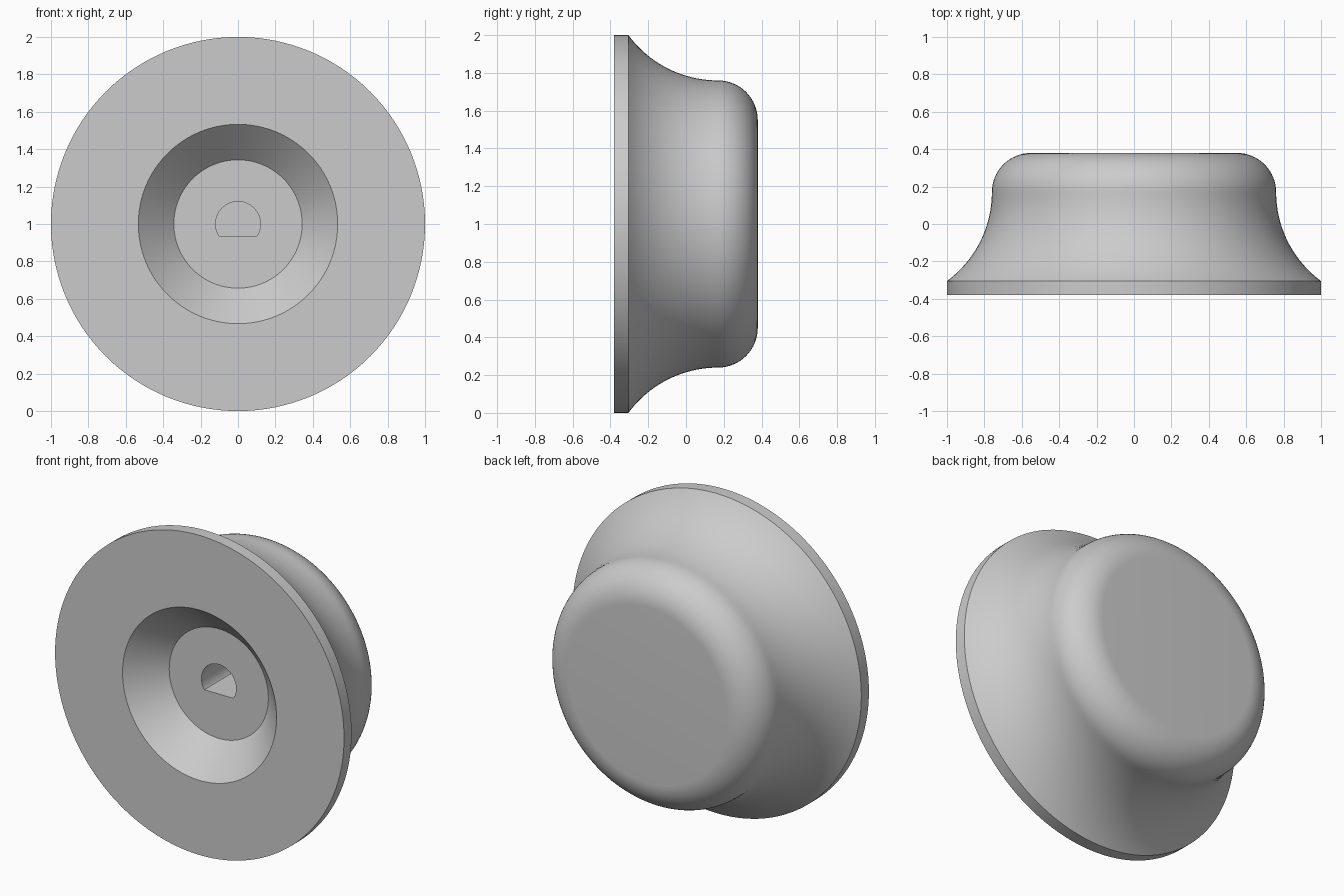
import bpy, bmesh
from math import sin, cos, pi, asin, radians

if "Cube" in bpy.data.objects:
    bpy.data.objects.remove(bpy.data.objects["Cube"])

SEGMENTS = 128
FRONT, RIM_BACK, WAIST, BACK = -0.38, -0.305, 0.17, 0.38
RECESS, HOLE_END = -0.19, 0.21
WAIST_R, FLARE_R = 0.76, 0.59
FILLET = BACK - WAIST


def arc(cy, cr, radius, start, end, steps):
    """Points (y, r) on an arc; the angle is measured from the +r direction."""
    angles = [start + (end - start) * i / steps for i in range(steps + 1)]
    return [(cy + radius * sin(a), cr + radius * cos(a)) for a in angles]


# Outside profile from back to front: rounded grip, flared skirt, rim
profile = arc(WAIST, WAIST_R - FILLET, FILLET, pi / 2, 0, 16)
sweep = asin((WAIST - RIM_BACK) / FLARE_R)
profile += arc(WAIST, WAIST_R + FLARE_R, FLARE_R, pi, pi + sweep, 20)[1:-1]
profile += [(RIM_BACK, 1.0), (FRONT, 1.0)]
# Conical recess in the front face
profile += [(FRONT, 0.533), (RECESS, 0.343)]

bm = bmesh.new()


def ring(y, radius, flat=-2.0):
    """Circle around the knob axis, cut off below the flat."""
    angles = [2 * pi * i / SEGMENTS for i in range(SEGMENTS)]
    return [bm.verts.new((radius * cos(a), y, 1 + max(radius * sin(a), flat)))
            for a in angles]


rings = [ring(y, r) for y, r in profile]
# D-shaped shaft hole
rings += [ring(y, 0.12, -0.065) for y in (RECESS, HOLE_END)]

for a, b in zip(rings, rings[1:]):
    for i in range(SEGMENTS):
        j = (i + 1) % SEGMENTS
        bm.faces.new((a[i], a[j], b[j], b[i]))
# Flat back of the grip and end of the hole
bm.faces.new(rings[0])
bm.faces.new(rings[-1])
bmesh.ops.recalc_face_normals(bm, faces=bm.faces)

mesh = bpy.data.meshes.new("knob")
bm.to_mesh(mesh)
bm.free()
knob = bpy.data.objects.new("knob", mesh)
bpy.context.collection.objects.link(knob)

# Plain grey
grey = bpy.data.materials.new("light_grey")
grey.use_nodes = True
colour = (0.6, 0.6, 0.6, 1.0)
grey.diffuse_color = colour
grey.node_tree.nodes["Principled BSDF"].inputs["Base Color"].default_value = colour
mesh.materials.append(grey)

bpy.ops.object.select_all(action='DESELECT')
knob.select_set(True)
bpy.context.view_layer.objects.active = knob
bpy.ops.object.shade_smooth_by_angle(angle=radians(20))
